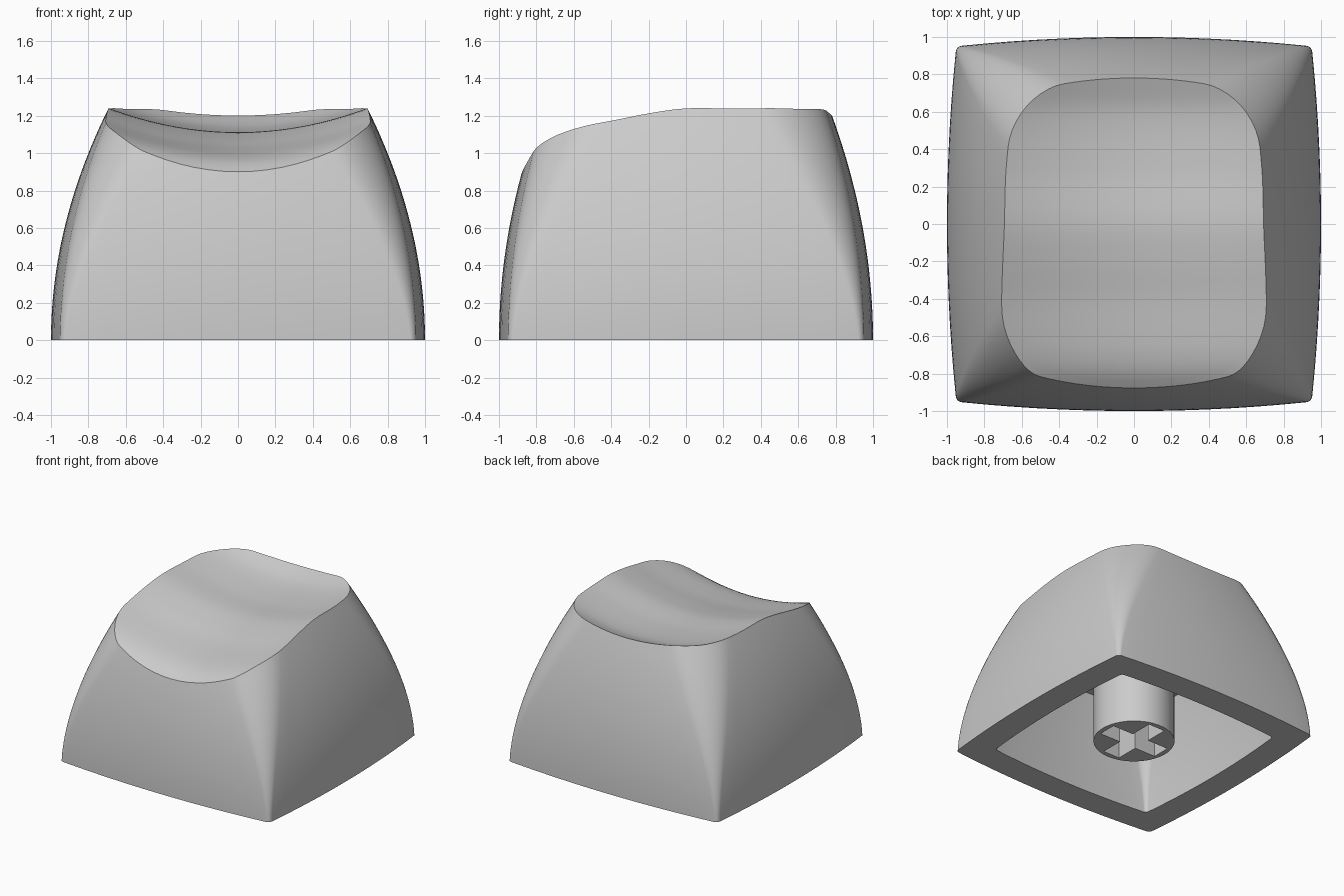
import bpy, bmesh, math
from mathutils import Vector

if "Cube" in bpy.data.objects:
    bpy.data.objects.remove(bpy.data.objects["Cube"])

ARC, FLAT = 10, 14          # segments per corner and per side
STEP = ARC + FLAT
COLS = 4 * STEP
CEILING = 0.8

# One plain grey plastic
plastic = bpy.data.materials.new("grey_plastic")
plastic.use_nodes = True
grey = (0.6, 0.6, 0.6, 1)
plastic.diffuse_color = grey
plastic.node_tree.nodes["Principled BSDF"].inputs["Base Color"].default_value = grey

# Height of the dish along its centre line, front to back
SPINE = [(-0.9, 0.885), (-0.8, 0.95), (-0.7, 0.985), (-0.6, 1.005), (-0.4, 1.038),
         (-0.2, 1.08), (0, 1.11), (0.3, 1.112), (0.6, 1.14), (0.8, 1.208)]


def slope(i):
    (y0, z0), (y1, z1) = SPINE[max(i - 1, 0)], SPINE[min(i + 1, len(SPINE) - 1)]
    return (z1 - z0) / (y1 - y0)


def dish(x, y):
    """Smooth spine curve, bowed upward towards both sides."""
    y = min(max(y, SPINE[0][0]), SPINE[-1][0])
    i = max(k for k in range(len(SPINE) - 1) if SPINE[k][0] <= y)
    (ya, za), (yb, zb) = SPINE[i], SPINE[i + 1]
    h = yb - ya
    t = (y - ya) / h
    s = 1 - t
    z = (s * s * (1 + 2 * t) * za + t * t * (3 - 2 * t) * zb
         + h * t * s * (s * slope(i) - t * slope(i + 1)))
    return z + 0.27 * x * x


def wall(col, z):
    """Point on the outer wall: a bulged square, rounder and smaller with height."""
    quarter, j = divmod(col, STEP)
    r = 0.03 + 0.28 * z ** 1.5
    if j <= ARC:
        a = math.pi / 2 * j / ARC
        u, v = 1 - r + r * math.cos(a), 1 - r + r * math.sin(a)
    else:
        u, v = (1 - r) * (1 - 2 * (j - ARC) / FLAT), 1
    for _ in range(quarter):
        u, v = -v, u
    bulge = 0.05 + 0.025 * z
    x = (1 - 0.2 * z * z) * u * (1 - bulge * v * v)
    y = (1 - 0.152 * z * z) * v * (1 - bulge * u * u)
    return Vector((x, y, z))


def rim_height(col):
    low, high = 0.5, 1.4
    for _ in range(40):
        z = (low + high) / 2
        p = wall(col, z)
        if z < dish(p.x, p.y):
            low = z
        else:
            high = z
    return low


def finish(obj):
    obj.data.materials.append(plastic)
    bpy.ops.object.select_all(action='DESELECT')
    obj.select_set(True)
    bpy.context.view_layer.objects.active = obj
    bpy.ops.object.shade_smooth_by_angle(angle=math.radians(30))


def new_object(name, bm):
    bmesh.ops.recalc_face_normals(bm, faces=bm.faces)
    mesh = bpy.data.meshes.new(name)
    bm.to_mesh(mesh)
    bm.free()
    obj = bpy.data.objects.new(name, mesh)
    bpy.context.collection.objects.link(obj)
    return obj


# Key shell: ceiling, inner wall, bottom edge, outer wall and dished top
tops = [rim_height(c) for c in range(COLS)]
rims = [wall(c, tops[c]) for c in range(COLS)]
rings = []
for k in range(10, -1, -1):
    z = CEILING * k / 10
    rings.append([wall(c, z) * 0.78 for c in range(COLS)])
    for p in rings[-1]:
        p.z = z
for k in range(25):
    rings.append([wall(c, tops[c] * k / 24) for c in range(COLS)])
for k in range(23, 0, -1):
    f = k / 24
    rings.append([Vector((p.x * f, p.y * f, dish(p.x * f, p.y * f))) for p in rims])

bm = bmesh.new()
loops = [[bm.verts.new(p) for p in ring] for ring in rings]
for a, b in zip(loops, loops[1:]):
    for c in range(COLS):
        d = (c + 1) % COLS
        bm.faces.new((a[c], a[d], b[d], b[c]))
for loop, z in ((loops[0], CEILING), (loops[-1], dish(0, 0))):
    centre = bm.verts.new((0, 0, z))
    for c in range(COLS):
        bm.faces.new((loop[c], loop[(c + 1) % COLS], centre))
finish(new_object("key_shell", bm))

# Stem under the ceiling
bm = bmesh.new()
bmesh.ops.create_cone(bm, cap_ends=True, segments=64, radius1=0.305, radius2=0.305, depth=0.8)
bmesh.ops.translate(bm, verts=bm.verts, vec=(0, 0, 0.42))
stem = new_object("stem", bm)

# Cross-shaped socket cut into the stem
L, W = 0.265, 0.075
corner = [(L, -W), (L, W), (W, W)]
bm = bmesh.new()
outline = []
for q in range(4):
    for x, y in corner:
        for _ in range(q):
            x, y = -y, x
        outline.append(bm.verts.new((x, y, -0.1)))
face = bm.faces.new(outline)
top = bmesh.ops.extrude_face_region(bm, geom=[face])["geom"]
bmesh.ops.translate(bm, verts=[v for v in top if isinstance(v, bmesh.types.BMVert)], vec=(0, 0, 0.6))
cutter = new_object("socket_cutter", bm)
cutter.hide_render = True

cut = stem.modifiers.new("socket", 'BOOLEAN')
cut.operation = 'DIFFERENCE'
cut.solver = 'EXACT'
cut.object = cutter
bpy.context.view_layer.objects.active = stem
stem.select_set(True)
bpy.ops.object.modifier_apply(modifier=cut.name)
bpy.data.objects.remove(cutter)
finish(stem)
